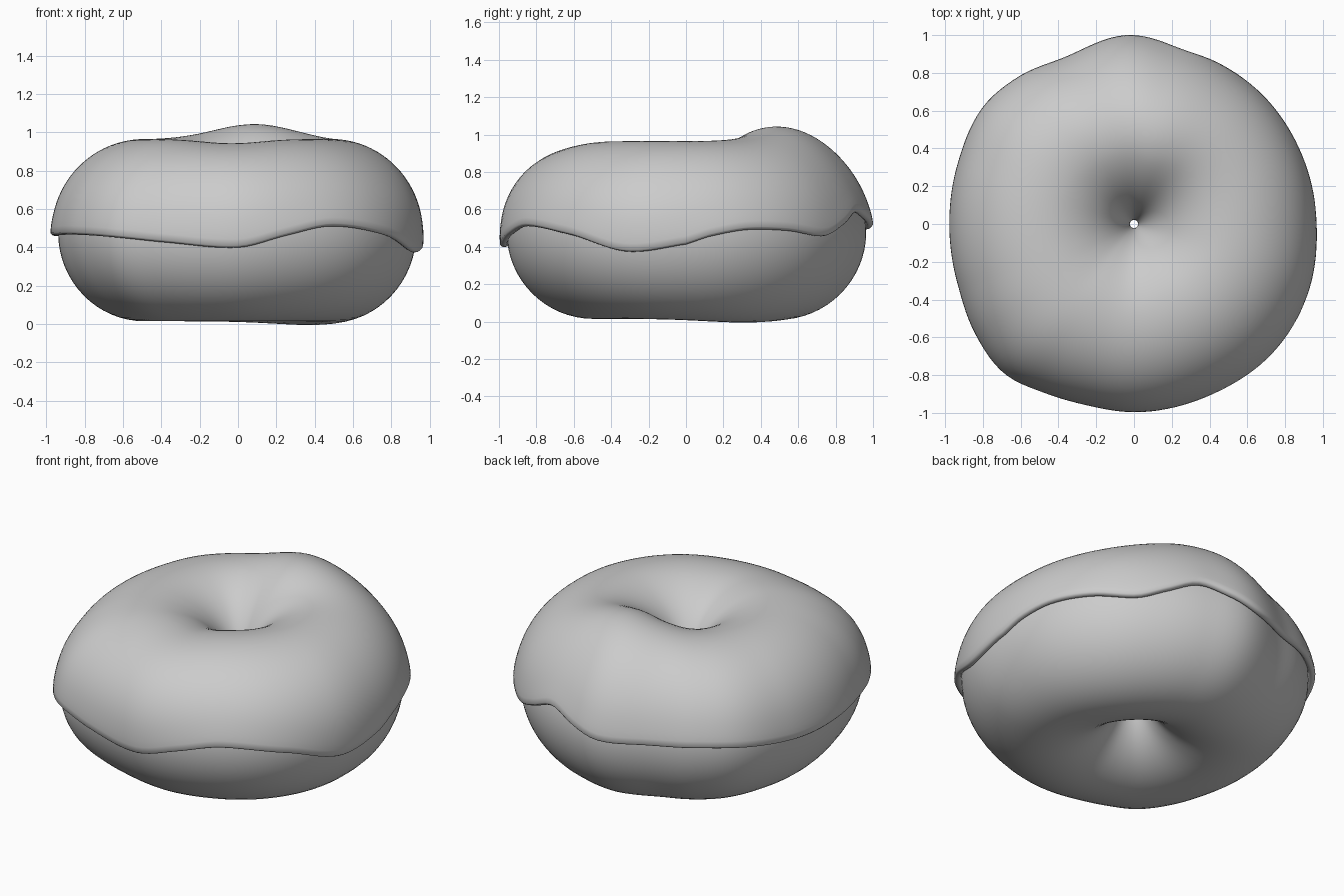
import bpy, bmesh
from math import sin, cos, asin, pi, radians, exp

if "Cube" in bpy.data.objects:
    bpy.data.objects.remove(bpy.data.objects["Cube"])

# Outer outline radius and lower icing edge height, by angle in degrees
OUTLINE = [(0, .965), (20, .96), (45, .962), (60, .962), (76, .975), (92, 1.0), (112, .955),
           (128, .99), (142, 1.01), (160, .985), (180, .975), (200, .985), (215, 1.02),
           (229, 1.045), (242, 1.01), (255, .99), (270, .995), (290, .99), (315, 1.0), (340, .99)]
EDGE = [(0, .425), (8, .47), (20, .505), (35, .50), (51, .47), (62, .53), (73, .60), (84, .56),
        (95, .51), (110, .51), (135, .52), (165, .475), (185, .475), (210, .48), (228, .47),
        (246, .44), (270, .41), (285, .475), (300, .525), (322, .475), (341, .385)]
R, A, H, ZC = .49, .45, .455, .475
N = 144


def lookup(table, th):
    """Smooth periodic interpolation of an (angle, value) table."""
    d = th * 180 / pi % 360
    n = len(table)
    i = max(k for k in range(n) if table[k][0] <= d)
    a0, a1 = table[i][0], table[(i + 1) % n][0] + (360 if i == n - 1 else 0)
    p = [table[(i + k) % n][1] for k in (-1, 0, 1, 2)]
    t = (d - a0) / (a1 - a0)
    return p[1] + .5 * t * (p[2] - p[0] + t * (2 * p[0] - 5 * p[1] + 4 * p[2] - p[3]
                            + t * (3 * (p[1] - p[2]) + p[3] - p[0])))


def bell(th, centre, width):
    d = (th * 180 / pi - centre + 180) % 360 - 180
    return exp(-.5 * (d / width) ** 2)


def ring_point(th, phi, off=0.0):
    """Point on the lumpy ring; phi 0 is outside, 90 degrees is the top."""
    c, s = cos(phi), sin(phi)
    r = R + (A + off) * c + (lookup(OUTLINE, th) - .977) * ((1 + c) / 2) ** 1.5
    z = ZC + (H + off) * s
    if s > 0:
        z += s ** 3 * (.078 * bell(th, 80, 24) - .022 * bell(th, 266, 18))
    else:
        z -= s * s * (.02 * bell(th, 40, 28) + .005)
    return (r * cos(th), r * sin(th), z)


def loft(name, section):
    """Sweep a closed section(th) -> points around the z axis."""
    bm = bmesh.new()
    rings = [[bm.verts.new(p) for p in section(2 * pi * i / N)] for i in range(N)]
    m = len(rings[0])
    for i in range(N):
        a, b = rings[i], rings[(i + 1) % N]
        for j in range(m):
            k = (j + 1) % m
            bm.faces.new((a[j], b[j], b[k], a[k]))
    bmesh.ops.recalc_face_normals(bm, faces=bm.faces)
    me = bpy.data.meshes.new(name)
    bm.to_mesh(me)
    bm.free()
    for poly in me.polygons:
        poly.use_smooth = True
    ob = bpy.data.objects.new(name, me)
    bpy.context.collection.objects.link(ob)
    return ob


# Dough: full lumpy ring
def dough_section(th):
    return [ring_point(th, 2 * pi * j / 64) for j in range(64)]


# Icing: shell over the upper half with a wavy, rounded lower edge
def icing_section(th):
    start = asin((lookup(EDGE, th) - ZC) / (H + .035))
    end = radians(182)
    outer, inner = [], []
    for j in range(49):
        t = j / 48
        phi = start + (end - start) * t
        thick = .035 - .017 * max(0, (t - .55) / .45) + .005 * exp(-(t / .05) ** 2)
        outer.append(ring_point(th, phi, thick))
        inner.append(ring_point(th, phi, .001))
    lip = [ring_point(th, start - .022, .009), ring_point(th, start - .028, .02),
           ring_point(th, start - .018, .032)]
    return lip + outer + inner[::-1]


loft("dough", dough_section)
loft("icing", icing_section)
